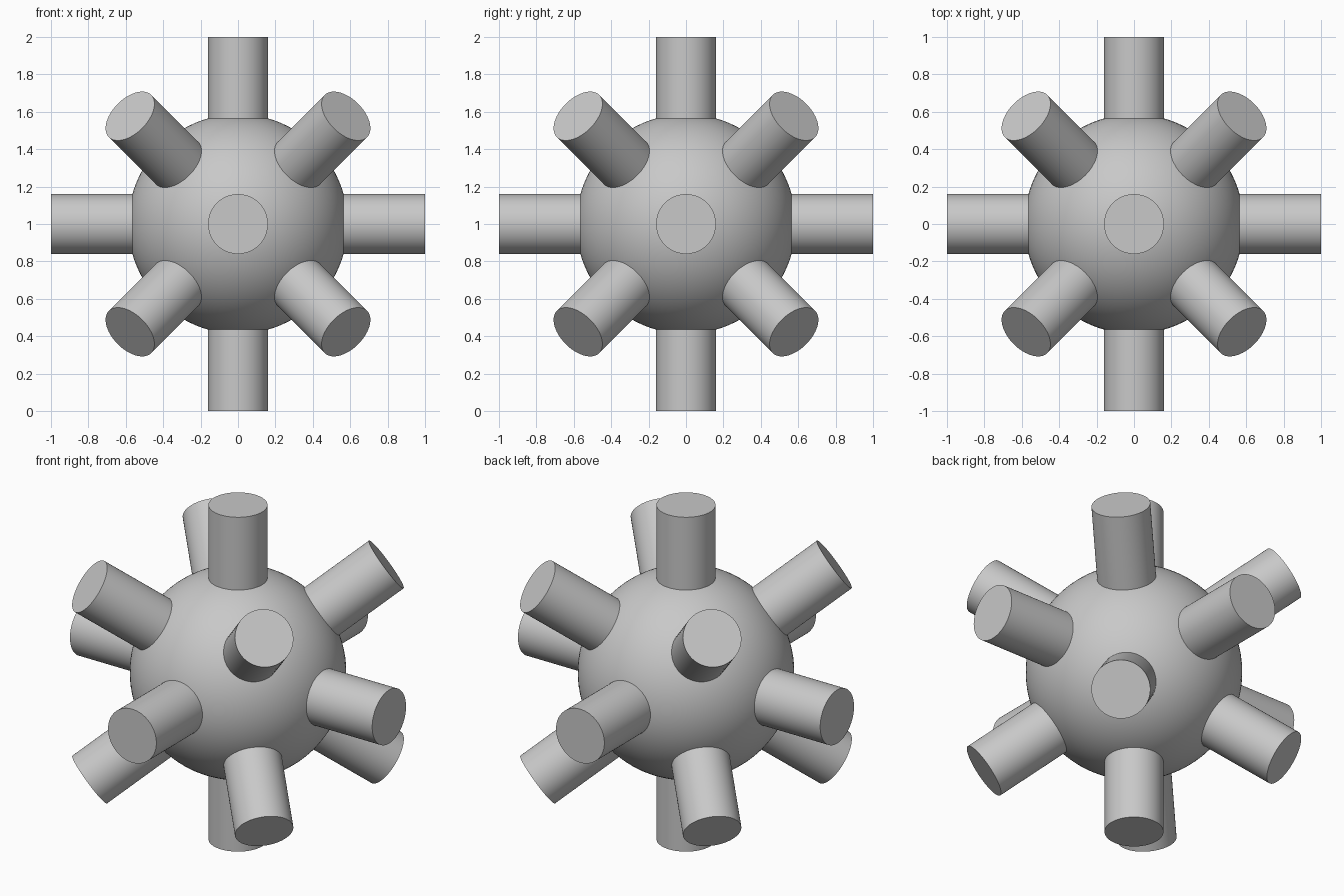
import bpy, math
from mathutils import Vector
from itertools import product

if "Cube" in bpy.data.objects:
    bpy.data.objects.remove(bpy.data.objects["Cube"])

CENTRE = Vector((0, 0, 1))
BALL_R, PEG_R, REACH, ROOT = 0.587, 0.16, 1.0, 0.5

grey = bpy.data.materials.new("plain grey")
grey.diffuse_color = (0.58, 0.58, 0.58, 1)
grey.use_nodes = True
grey.node_tree.nodes["Principled BSDF"].inputs["Base Color"].default_value = grey.diffuse_color


def finish(name):
    obj = bpy.context.object
    obj.name = name
    obj.data.materials.append(grey)
    bpy.ops.object.shade_smooth_by_angle(angle=math.radians(35))
    return obj


def peg(name, direction):
    """Flat-ended round peg pointing outwards from the ball centre."""
    d = Vector(direction).normalized()
    bpy.ops.mesh.primitive_cylinder_add(
        vertices=64, radius=PEG_R, depth=REACH - ROOT,
        location=CENTRE + d * (REACH + ROOT) / 2,
        rotation=d.to_track_quat('Z', 'Y').to_euler())
    return finish(name)


# Central ball
bpy.ops.mesh.primitive_uv_sphere_add(segments=96, ring_count=48,
                                     radius=BALL_R, location=CENTRE)
finish("ball")

# Six pegs along the axes
for axis in range(3):
    for sign in (-1, 1):
        d = [0, 0, 0]
        d[axis] = sign
        peg("axis_peg", d)

# Eight pegs towards the cube corners
for corner in product((-1, 1), repeat=3):
    peg("corner_peg", corner)
